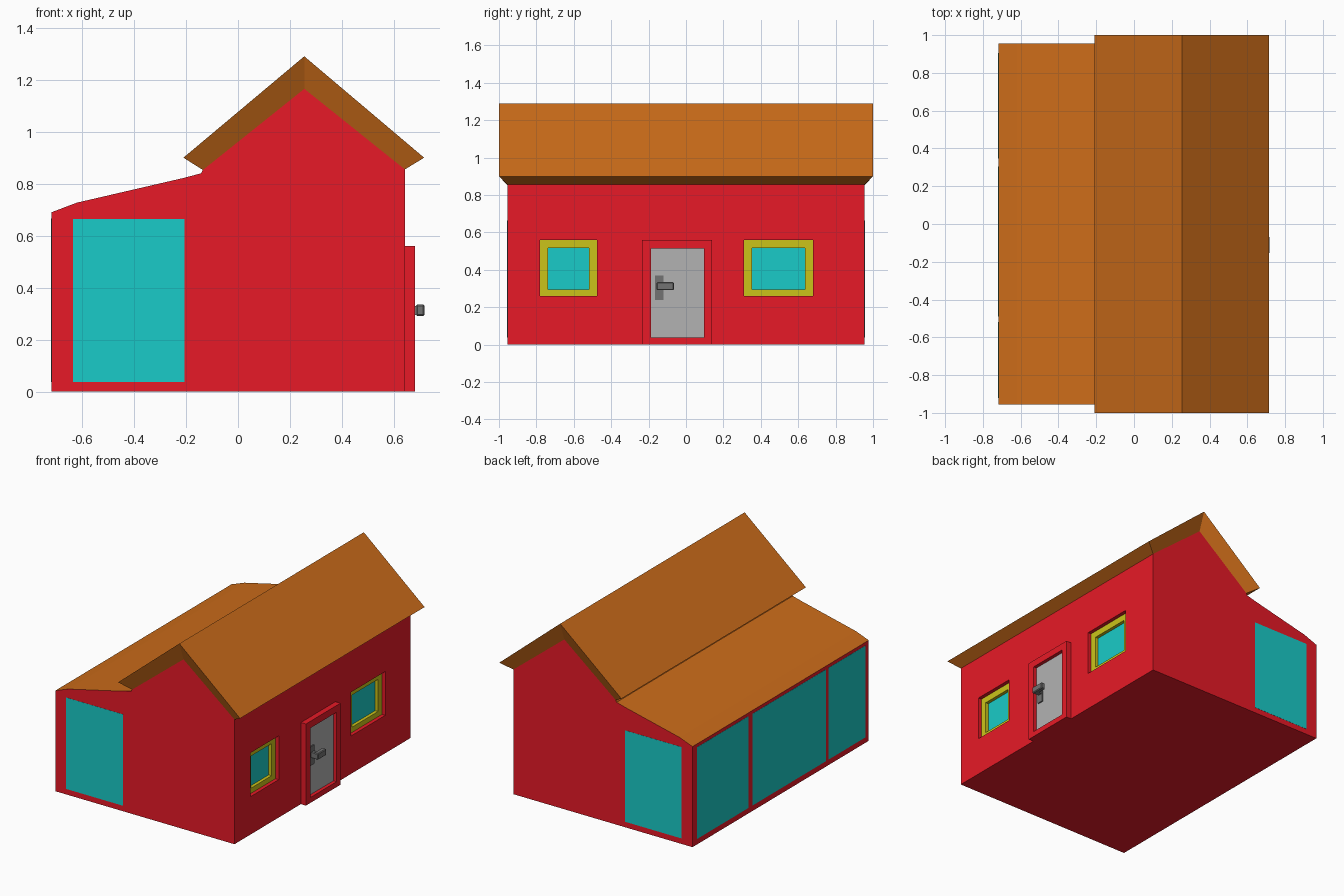
import bpy, bmesh

if "Cube" in bpy.data.objects:
    bpy.data.objects.remove(bpy.data.objects["Cube"])


def material(name, rgb):
    m = bpy.data.materials.new(name)
    m.diffuse_color = (*rgb, 1)
    m.use_nodes = True
    m.node_tree.nodes["Principled BSDF"].inputs["Base Color"].default_value = m.diffuse_color
    return m


RED = material("red_wall", (0.8, 0.01, 0.02))
ORANGE = material("orange_roof", (0.6, 0.15, 0.01))
CYAN = material("cyan_glass", (0.01, 0.6, 0.58))
YELLOW = material("yellow_frame", (0.6, 0.55, 0.01))
LIGHT = material("door_grey", (0.45, 0.45, 0.45))
DARK = material("handle_grey", (0.17, 0.17, 0.17))


def finish(name, bm, *mats):
    bmesh.ops.recalc_face_normals(bm, faces=bm.faces[:])
    me = bpy.data.meshes.new(name)
    bm.to_mesh(me)
    bm.free()
    for m in mats:
        me.materials.append(m)
    ob = bpy.data.objects.new(name, me)
    bpy.context.collection.objects.link(ob)
    return ob


def box(name, x, y, z, mat, bevel=0):
    bm = bmesh.new()
    bmesh.ops.create_cube(bm, size=1)
    for v in bm.verts:
        v.co = [r[0] if c < 0 else r[1] for c, r in zip(v.co, (x, y, z))]
    if bevel:
        bmesh.ops.bevel(bm, geom=bm.edges[:], offset=bevel, segments=1, affect='EDGES')
    return finish(name, bm, mat)


def cut(target, x, y, z):
    cutter = box("cutter", x, y, z, RED)
    cutter.hide_render = True
    mod = target.modifiers.new("opening", 'BOOLEAN')
    mod.operation, mod.solver, mod.object = 'DIFFERENCE', 'EXACT', cutter
    bpy.context.view_layer.objects.active = target
    bpy.ops.object.modifier_apply(modifier=mod.name)
    bpy.data.objects.remove(cutter)


W, E = 0.955, 1.0   # half length of walls and of main roof

# House body: extruded end profile, lean-to top faces in roof colour
profile = [(-0.718, 0), (0.642, 0), (0.642, 0.855), (0.255, 1.165), (-0.135, 0.853),
           (-0.142, 0.84), (-0.21, 0.822), (-0.62, 0.727), (-0.718, 0.69)]
bm = bmesh.new()
ends = [[bm.verts.new((x, y, z)) for x, z in profile] for y in (-W, W)]
for e in ends:
    bm.faces.new(e)
n = len(profile)
for i in range(n):
    j = (i + 1) % n
    f = bm.faces.new((ends[0][i], ends[0][j], ends[1][j], ends[1][i]))
    f.material_index = 1 if 4 <= i <= 7 else 0
body = finish("house_body", bm, RED, ORANGE)

# Main gable roof: outer skin with undercut edges running back to the walls
outer = [(-0.21, 0.9), (0.255, 1.29), (0.716, 0.9)]
inner = [(-0.135, 0.853), (0.255, 1.165), (0.642, 0.855)]
bm = bmesh.new()
rings = [[bm.verts.new((x, y, z)) for x, z in p]
         for p, y in ((outer, -E), (outer, E), (inner, W), (inner, -W))]
for k in range(4):
    a, b = rings[k], rings[(k + 1) % 4]
    for i in range(2):
        bm.faces.new((a[i], a[i + 1], b[i + 1], b[i]))
for i in (0, 2):
    bm.faces.new([r[i] for r in rings])
finish("main_roof", bm, ORANGE)

# Recessed front windows: opening, yellow frame, glass
for k, (y0, y1) in enumerate(((-0.78, -0.475), (0.31, 0.68))):
    cut(body, (0.58, 0.8), (y0, y1), (0.26, 0.56))
    frame = box(f"window_frame_{k}", (0.57, 0.617), (y0, y1), (0.26, 0.56), YELLOW)
    gy = (y0 + 0.042, y1 - 0.043)
    cut(frame, (0.585, 0.8), gy, (0.296, 0.516))
    box(f"window_glass_{k}", (0.575, 0.595), gy, (0.296, 0.516), CYAN)

# Door surround, door and handle
surround = box("door_surround", (0.63, 0.68), (-0.235, 0.14), (0, 0.56), RED)
cut(surround, (0.65, 0.8), (-0.187, 0.097), (0.037, 0.513))
box("door", (0.64, 0.656), (-0.187, 0.097), (0.037, 0.513), LIGHT)
box("handle_plate", (0.65, 0.664), (-0.165, -0.12), (0.24, 0.37), DARK)
box("handle_post", (0.655, 0.7), (-0.155, -0.125), (0.295, 0.33), DARK)
box("handle_lever", (0.685, 0.717), (-0.157, -0.065), (0.291, 0.335), DARK, 0.005)

# Large flush glazing on both ends and along the low back wall
t = 0.001
for name, s in (("front", -1), ("rear", 1)):
    box(f"end_glass_{name}", (-0.635, -0.205), sorted((s * (W - 0.01), s * (W + t))),
        (0.038, 0.665), CYAN)
for k, y in enumerate(((-0.92, -0.52), (-0.49, 0.305), (0.347, 0.905))):
    box(f"side_glass_{k}", (-0.718 - t, -0.708), y, (0.038, 0.667), CYAN)
